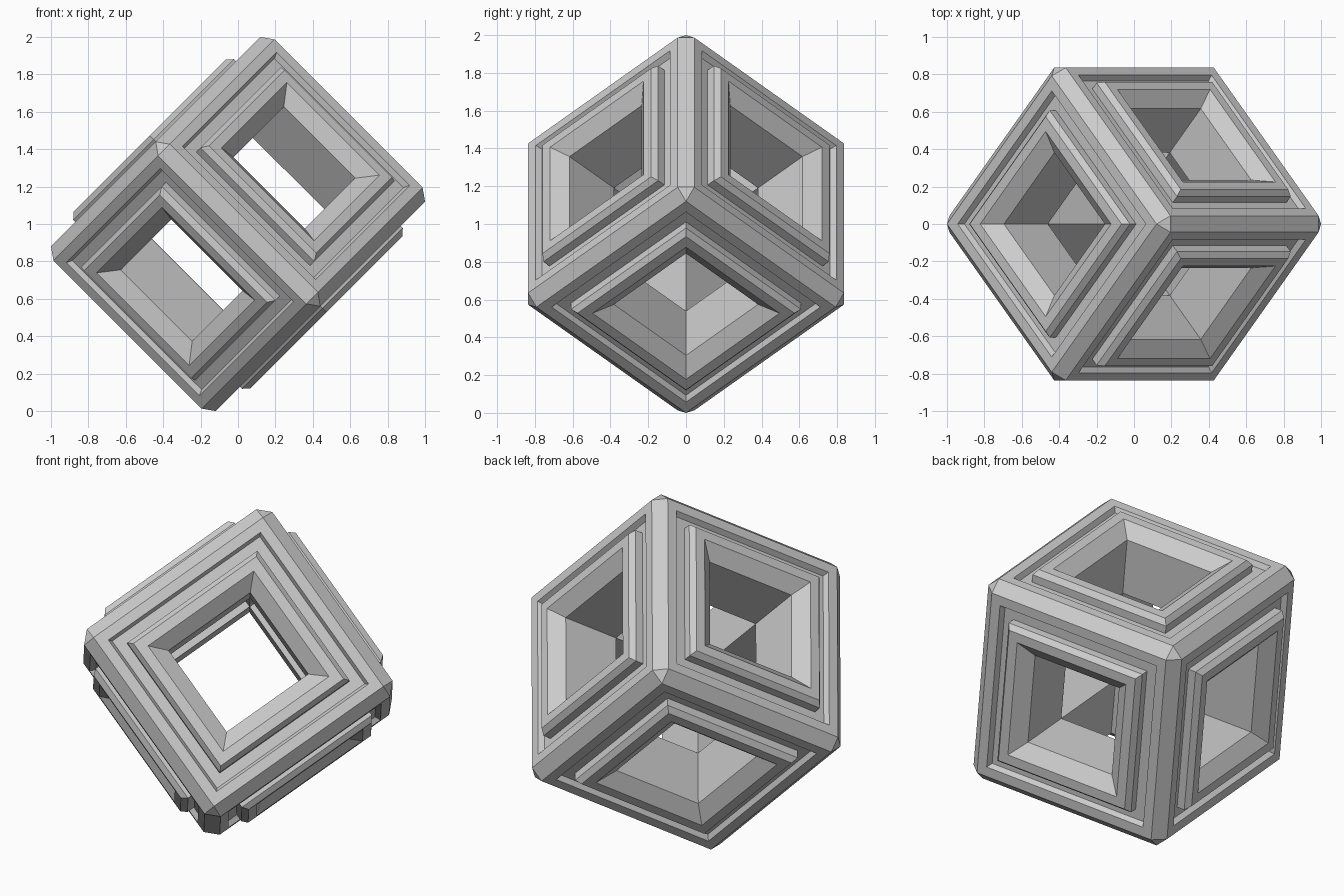
import bpy, bmesh
from math import radians
from mathutils import Matrix, Vector

if "Cube" in bpy.data.objects:
    bpy.data.objects.remove(bpy.data.objects["Cube"], do_unlink=True)

HALF, CHAMFER = 0.622, 0.062
TUNNEL = 0.27

# Section of one side: (half width of the square ring, height from the centre)
SECTION = [
    (HALF - CHAMFER, HALF),
    (0.503, HALF), (0.488, 0.592),      # rim and sloped recess
    (0.43, 0.592), (0.43, 0.638),       # recess floor and frame wall
    (0.406, 0.668), (0.35, 0.668),      # frame bevel and top
    (TUNNEL, 0.602), (TUNNEL, TUNNEL),  # funnel and square tunnel
]

grey = bpy.data.materials.new("plain_grey")
grey.use_nodes = True
colour = (0.6, 0.6, 0.6, 1)
grey.diffuse_color = colour
grey.node_tree.nodes["Principled BSDF"].inputs["Base Color"].default_value = colour


def add_side(bm, turn):
    """Stepped square rings from the outer chamfer down into the tunnel."""
    rings = []
    for s, n in SECTION:
        corners = [(-s, -s), (s, -s), (s, s), (-s, s)]
        rings.append([bm.verts.new(turn @ Vector((x, y, n))) for x, y in corners])
    for outer, inner in zip(rings, rings[1:]):
        for i in range(4):
            j = (i + 1) % 4
            bm.faces.new((outer[i], outer[j], inner[j], inner[i]))


# Chamfered edges and corners, with the six flat sides opened
bm = bmesh.new()
bmesh.ops.create_cube(bm, size=2 * HALF)
bmesh.ops.bevel(bm, geom=bm.edges[:], offset=CHAMFER, offset_type='OFFSET',
                segments=1, affect='EDGES')
bm.normal_update()
flat = [f for f in bm.faces if max(abs(c) for c in f.normal) > 0.99]
bmesh.ops.delete(bm, geom=flat, context='FACES')

# Six framed sides whose tunnels meet in the middle
for k in range(4):
    add_side(bm, Matrix.Rotation(radians(90 * k), 3, 'X'))
for sign in (-1, 1):
    add_side(bm, Matrix.Rotation(radians(90 * sign), 3, 'Y'))
bmesh.ops.remove_doubles(bm, verts=bm.verts[:], dist=0.001)
bmesh.ops.recalc_face_normals(bm, faces=bm.faces[:])

# Tip the cube so that one edge faces the front
tilt = Matrix.Rotation(radians(-45), 4, 'Y') @ Matrix.Rotation(radians(45), 4, 'Z')
bm.transform(Matrix.Translation((0, 0, 1)) @ tilt)

mesh = bpy.data.meshes.new("hollow_cube")
bm.to_mesh(mesh)
bm.free()
mesh.materials.append(grey)
cube = bpy.data.objects.new("hollow_cube", mesh)
bpy.context.collection.objects.link(cube)
